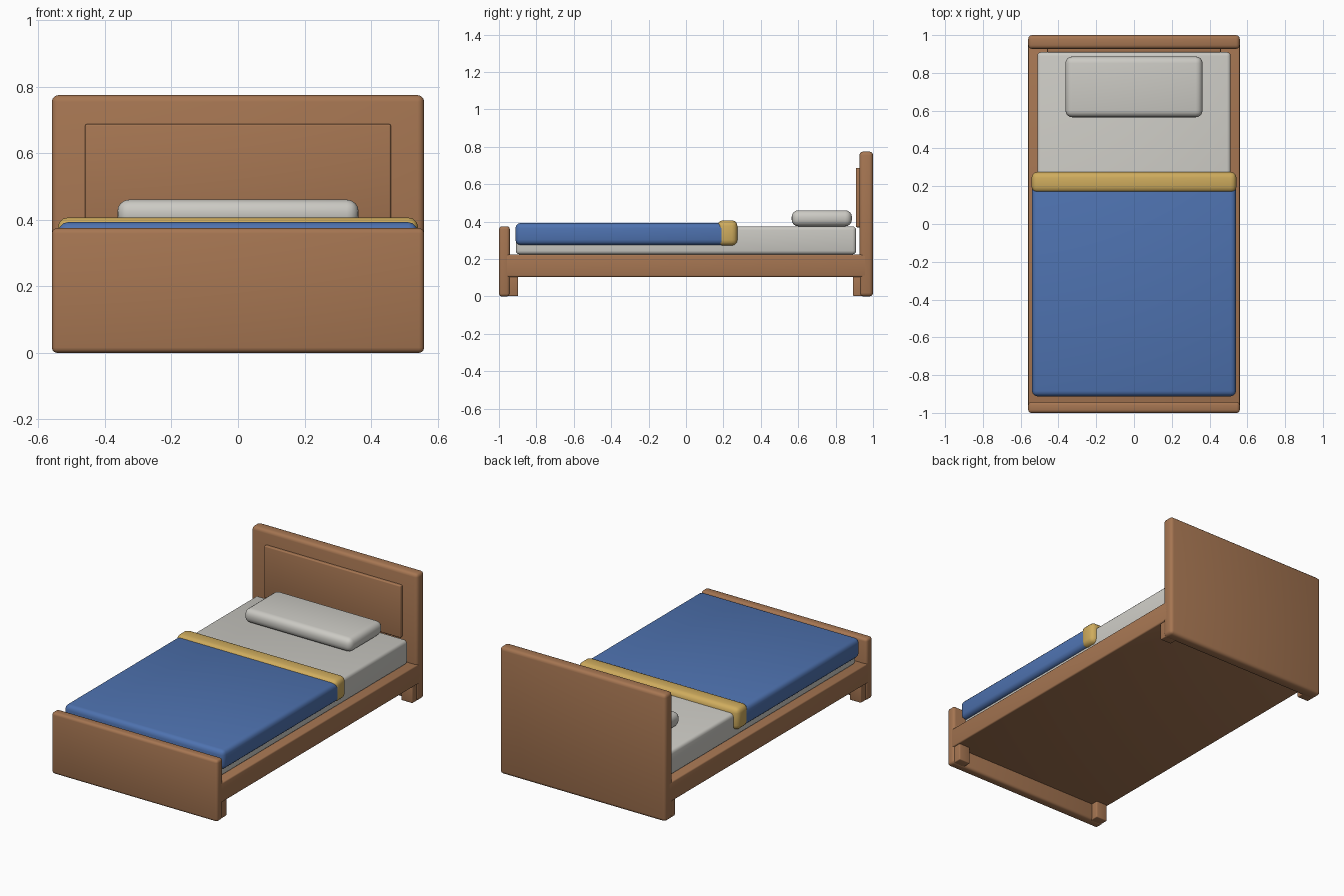
import bpy, bmesh

if "Cube" in bpy.data.objects:
    bpy.data.objects.remove(bpy.data.objects["Cube"])


def material(name, colour):
    m = bpy.data.materials.new(name)
    m.diffuse_color = (*colour, 1)
    m.use_nodes = True
    m.node_tree.nodes["Principled BSDF"].inputs["Base Color"].default_value = m.diffuse_color
    return m


wood = material("warm_wood", (0.38, 0.18, 0.084))
linen = material("white_linen", (0.60, 0.59, 0.55))
blue = material("blue_cloth", (0.076, 0.168, 0.43))
gold = material("gold_cloth", (0.62, 0.41, 0.11))


def box(name, xs, ys, zs, mat, radius, segments=3):
    """Rounded box spanning the given ranges."""
    bm = bmesh.new()
    bmesh.ops.create_cube(bm, size=1)
    for v in bm.verts:
        for i, (low, high) in enumerate((xs, ys, zs)):
            v.co[i] = high if v.co[i] > 0 else low
    mesh = bpy.data.meshes.new(name)
    bm.to_mesh(mesh)
    bm.free()
    mesh.materials.append(mat)
    obj = bpy.data.objects.new(name, mesh)
    bpy.context.collection.objects.link(obj)
    bevel = obj.modifiers.new("rounded_edges", 'BEVEL')
    bevel.width = radius
    bevel.segments = segments
    bpy.ops.object.select_all(action='DESELECT')
    obj.select_set(True)
    bpy.context.view_layer.objects.active = obj
    bpy.ops.object.modifier_apply(modifier=bevel.name)
    bpy.ops.object.shade_smooth_by_angle()
    return obj


# Wooden frame
box("base", (-0.56, 0.56), (-0.965, 0.965), (0.105, 0.225), wood, 0.008)
box("headboard", (-0.56, 0.56), (0.927, 1.0), (0, 0.775), wood, 0.02)
box("headboard_panel", (-0.46, 0.46), (0.908, 0.94), (0.37, 0.688), wood, 0.006)
box("footboard", (-0.56, 0.56), (-1.0, -0.942), (0, 0.375), wood, 0.016)

# Legs inside the four corners
for side, label in ((-1, "left"), (1, "right")):
    xs = sorted((side * 0.475, side * 0.552))
    box("front_leg_" + label, xs, (-0.975, -0.898), (0.002, 0.13), wood, 0.005)
    box("back_leg_" + label, xs, (0.893, 0.97), (0.002, 0.13), wood, 0.005)

# Bedding
box("mattress", (-0.512, 0.512), (-0.91, 0.91), (0.225, 0.375), linen, 0.02)
box("blanket", (-0.54, 0.54), (-0.912, 0.22), (0.275, 0.393), blue, 0.028)
box("blanket_fold", (-0.542, 0.542), (0.167, 0.275), (0.272, 0.407), gold, 0.03)
box("pillow", (-0.363, 0.363), (0.565, 0.887), (0.375, 0.461), linen, 0.036, 4)
